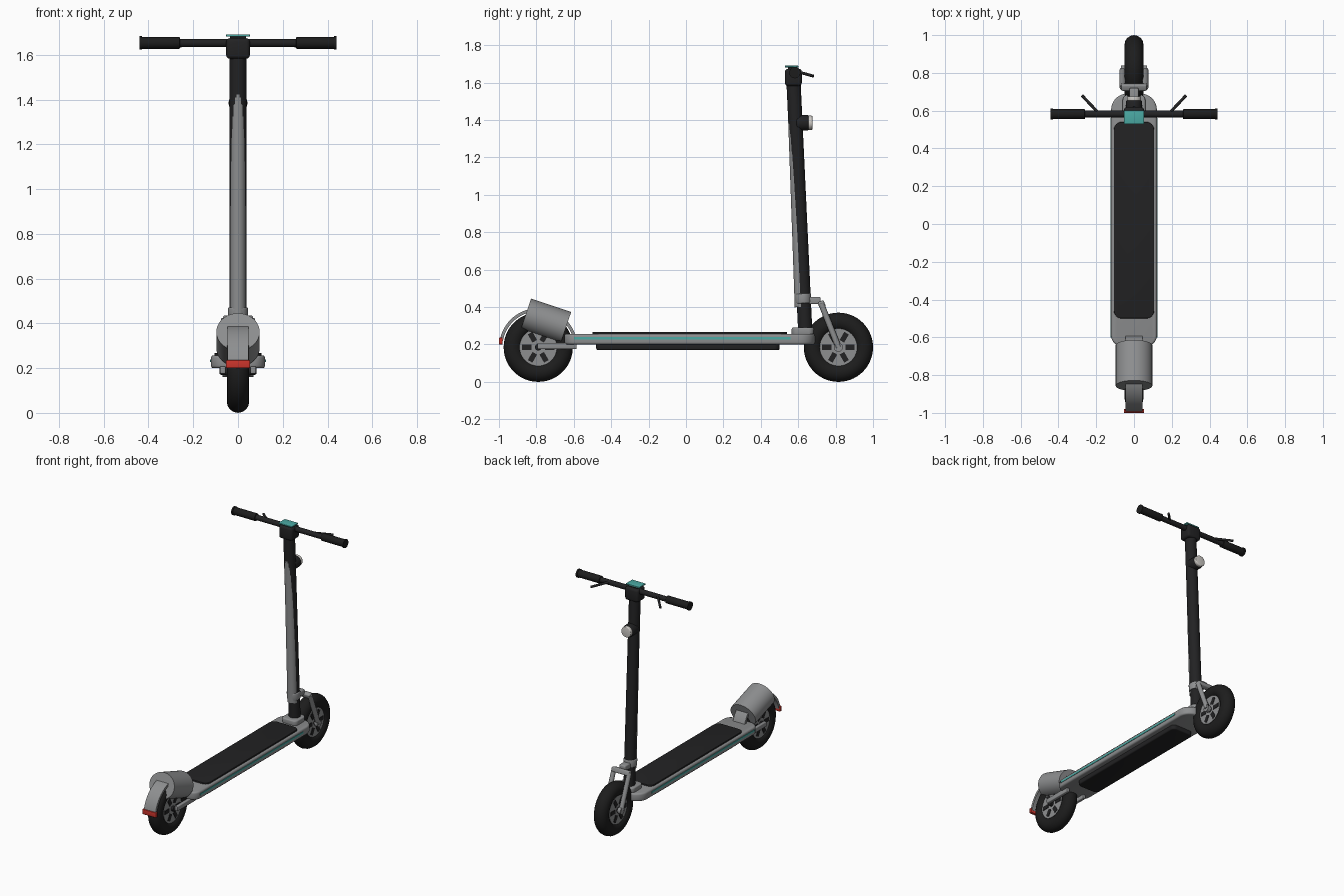
import bpy, bmesh
from math import cos, sin, pi, radians
from mathutils import Matrix, Vector

cube = bpy.data.objects.get("Cube")
if cube:
    bpy.data.objects.remove(cube, do_unlink=True)


def material(name, r, g, b):
    m = bpy.data.materials.new(name)
    m.use_nodes = True
    m.diffuse_color = (r, g, b, 1)
    m.node_tree.nodes["Principled BSDF"].inputs["Base Color"].default_value = (r, g, b, 1)
    return m


GREY = material("satin grey", 0.27, 0.275, 0.28)
BLACK = material("black plastic", 0.016, 0.016, 0.017)
RUBBER = material("rubber", 0.012, 0.012, 0.012)
TEAL = material("teal", 0.07, 0.4, 0.37)
RED = material("red", 0.6, 0.035, 0.025)
LENS = material("lens white", 0.62, 0.6, 0.57)


def finish(bm, name, mat):
    bmesh.ops.recalc_face_normals(bm, faces=bm.faces)
    me = bpy.data.meshes.new(name)
    bm.to_mesh(me)
    bm.free()
    me.materials.append(mat)
    me.shade_smooth()
    me.set_sharp_from_angle(angle=radians(35))
    ob = bpy.data.objects.new(name, me)
    bpy.context.collection.objects.link(ob)
    return ob


def rod(name, mat, a, b, r, r2=None, sides=32, bevel=0, squash=1):
    """Cylinder between two points; squash flattens it across x."""
    a, b = Vector(a), Vector(b)
    bm = bmesh.new()
    bmesh.ops.create_cone(bm, cap_ends=True, segments=sides, radius1=r,
                          radius2=r if r2 is None else r2, depth=(b - a).length)
    if bevel:
        rims = [e for e in bm.edges if abs(e.verts[0].co.z - e.verts[1].co.z) < 1e-5]
        bmesh.ops.bevel(bm, geom=rims, offset=bevel, segments=3, profile=0.5, affect='EDGES')
    turn = (b - a).to_track_quat('Z', 'Y').to_matrix().to_4x4()
    bm.transform(Matrix.Translation((a + b) / 2) @ turn)
    bm.transform(Matrix.Scale(squash, 4, (1, 0, 0)))
    return finish(bm, name, mat)


def box(name, mat, centre, size, bevel=0, tilt=0):
    bm = bmesh.new()
    bmesh.ops.create_cube(bm, size=1)
    bm.transform(Matrix.Diagonal((*size, 1)))
    if bevel:
        bmesh.ops.bevel(bm, geom=bm.edges[:], offset=bevel, segments=3, profile=0.5, affect='EDGES')
    bm.transform(Matrix.Translation(centre) @ Matrix.Rotation(tilt, 4, 'X'))
    return finish(bm, name, mat)


def plate(name, mat, half, y0, y1, z0, z1, r0, r1, bevel=0):
    """Slab with rounded corners: r0 at the y0 end, r1 at the y1 end."""
    bm = bmesh.new()
    ring = []
    corners = ((half - r1, y1 - r1, r1), (r1 - half, y1 - r1, r1),
               (r0 - half, y0 + r0, r0), (half - r0, y0 + r0, r0))
    for q, (cx, cy, r) in enumerate(corners):
        for i in range(9):
            t = (q + i / 8) * pi / 2
            ring.append(bm.verts.new((cx + r * cos(t), cy + r * sin(t), z0)))
    base = bm.faces.new(ring)
    top = bmesh.ops.extrude_face_region(bm, geom=[base])["geom"]
    bmesh.ops.translate(bm, verts=[v for v in top if isinstance(v, bmesh.types.BMVert)],
                        vec=(0, 0, z1 - z0))
    if bevel:
        rims = [e for e in bm.edges if abs(e.verts[0].co.z - e.verts[1].co.z) < 1e-5]
        bmesh.ops.bevel(bm, geom=rims, offset=bevel, segments=3, profile=0.5, affect='EDGES')
    return finish(bm, name, mat)


def spin_profile(name, mat, profile, y, z, start, sweep, steps):
    """Sweep a closed (x, radius) profile round an axle parallel to x."""
    bm = bmesh.new()
    full = sweep >= 2 * pi - 0.001
    rings = []
    for i in range(steps if full else steps + 1):
        t = start + sweep * i / steps
        rings.append([bm.verts.new((x, y + r * cos(t), z + r * sin(t))) for x, r in profile])
    n = len(profile)
    for i in range(steps):
        p, q = rings[i], rings[(i + 1) % len(rings)]
        for k in range(n):
            bm.faces.new((p[k], p[(k + 1) % n], q[(k + 1) % n], q[k]))
    if not full:
        bm.faces.new(rings[0])
        bm.faces.new(rings[-1])
    return finish(bm, name, mat)


# Wheels: round tyre, grey hub with dark windows, axle cap
AXLE_Z, FRONT_Y, REAR_Y = 0.185, 0.815, -0.79
for end, wy in (("front", FRONT_Y), ("rear", REAR_Y)):
    tyre = [(0.05 * cos(k * pi / 8), 0.135 + 0.05 * sin(k * pi / 8)) for k in range(16)]
    spin_profile(end + "_tyre", RUBBER, tyre, wy, AXLE_Z, 0, 2 * pi, 56)
    rod(end + "_hub", GREY, (-0.037, wy, AXLE_Z), (0.037, wy, AXLE_Z), 0.1, sides=40)
    rod(end + "_axle", BLACK, (-0.055, wy, AXLE_Z), (0.055, wy, AXLE_Z), 0.018, sides=16)
    for side in (-1, 1):
        for k in range(6):
            t = k * pi / 3
            box(end + "_hub_window", BLACK, (side * 0.037, wy + 0.062 * cos(t), AXLE_Z + 0.062 * sin(t)),
                (0.006, 0.05, 0.028), tilt=t)

# Deck, mat, battery tray and side stripes
plate("deck", GREY, 0.121, -0.65, 0.69, 0.2, 0.257, 0.06, 0.085, 0.012)
plate("deck_mat", BLACK, 0.106, -0.5, 0.54, 0.25, 0.267, 0.04, 0.04, 0.004)
plate("battery_tray", BLACK, 0.083, -0.48, 0.5, 0.17, 0.21, 0.03, 0.03, 0.008)
for side in (-1, 1):
    box("side_stripe", TEAL, (side * 0.121, -0.02, 0.233), (0.006, 1.16, 0.013))

# Steering base on the deck nose
plate("neck_base", GREY, 0.06, 0.565, 0.685, 0.25, 0.29, 0.03, 0.03, 0.008)

# Stem with a grey spine along its rear face
def stem_at(z, back=0.0):
    return (0, 0.637 - (z - 0.28) * 0.047 - back, z)


rod("stem", BLACK, stem_at(0.28), stem_at(1.62), 0.038)
rod("stem_spine", GREY, stem_at(0.4, 0.016), stem_at(1.45, 0.0037), 0.034)
rod("stem_collar", GREY, stem_at(0.42, 0.004), stem_at(0.472, 0.004), 0.044, bevel=0.006)

# Fork: bracket forward of the stem, crown, and two legs
box("fork_bracket", GREY, (0, 0.675, 0.435), (0.05, 0.09, 0.04), 0.008)
box("fork_crown", GREY, (0, 0.725, 0.415), (0.135, 0.035, 0.035), 0.008, radians(20))
for side in (-1, 1):
    x = side * 0.06
    rod("fork_leg", GREY, (x, 0.722, 0.42), (x, FRONT_Y, AXLE_Z), 0.016, sides=16)
    rod("fork_dropout", GREY, (side * 0.048, FRONT_Y, AXLE_Z), (side * 0.07, FRONT_Y, AXLE_Z), 0.024, sides=20)

# Headlight
rod("headlight_body", BLACK, (0, 0.59, 1.385), (0, 0.655, 1.385), 0.042, bevel=0.006)
rod("headlight_lens", LENS, (0, 0.652, 1.385), (0, 0.676, 1.385), 0.038, bevel=0.005)

# Handlebar, display, grips and brake levers
box("handlebar_clamp", BLACK, (0, 0.574, 1.628), (0.106, 0.09, 0.092), 0.016)
box("display_mount", BLACK, (0, 0.57, 1.674), (0.07, 0.05, 0.02))
box("display", TEAL, (0, 0.565, 1.686), (0.106, 0.072, 0.009), 0.002)
BAR_Y, BAR_Z = 0.582, 1.653
rod("handlebar", BLACK, (-0.43, BAR_Y, BAR_Z), (0.43, BAR_Y, BAR_Z), 0.018)
for side in (-1, 1):
    rod("grip", RUBBER, (side * 0.26, BAR_Y, BAR_Z), (side * 0.435, BAR_Y, BAR_Z), 0.026, bevel=0.003)
    rod("grip_end", RUBBER, (side * 0.43, BAR_Y, BAR_Z), (side * 0.441, BAR_Y, BAR_Z), 0.03)
    rod("brake_lever", BLACK, (side * 0.19, 0.59, 1.66), (side * 0.275, 0.68, 1.635), 0.008, sides=12)

# Rear: axle arms, mudguard arc, drum and tail light
for side in (-1, 1):
    box("rear_arm", GREY, (side * 0.068, -0.69, 0.192), (0.024, 0.21, 0.034), 0.005)
guard = [(-0.046, 0.192), (0.046, 0.192), (0.046, 0.209), (-0.046, 0.209)]
spin_profile("mudguard", GREY, guard, REAR_Y, AXLE_Z, radians(12), radians(158), 40)
rod("rear_drum", GREY, (0, -0.856, 0.362), (0, -0.642, 0.29), 0.088, sides=40, squash=1.1)
box("tail_light", RED, (0, -0.99, 0.218), (0.108, 0.02, 0.036), 0.004)
